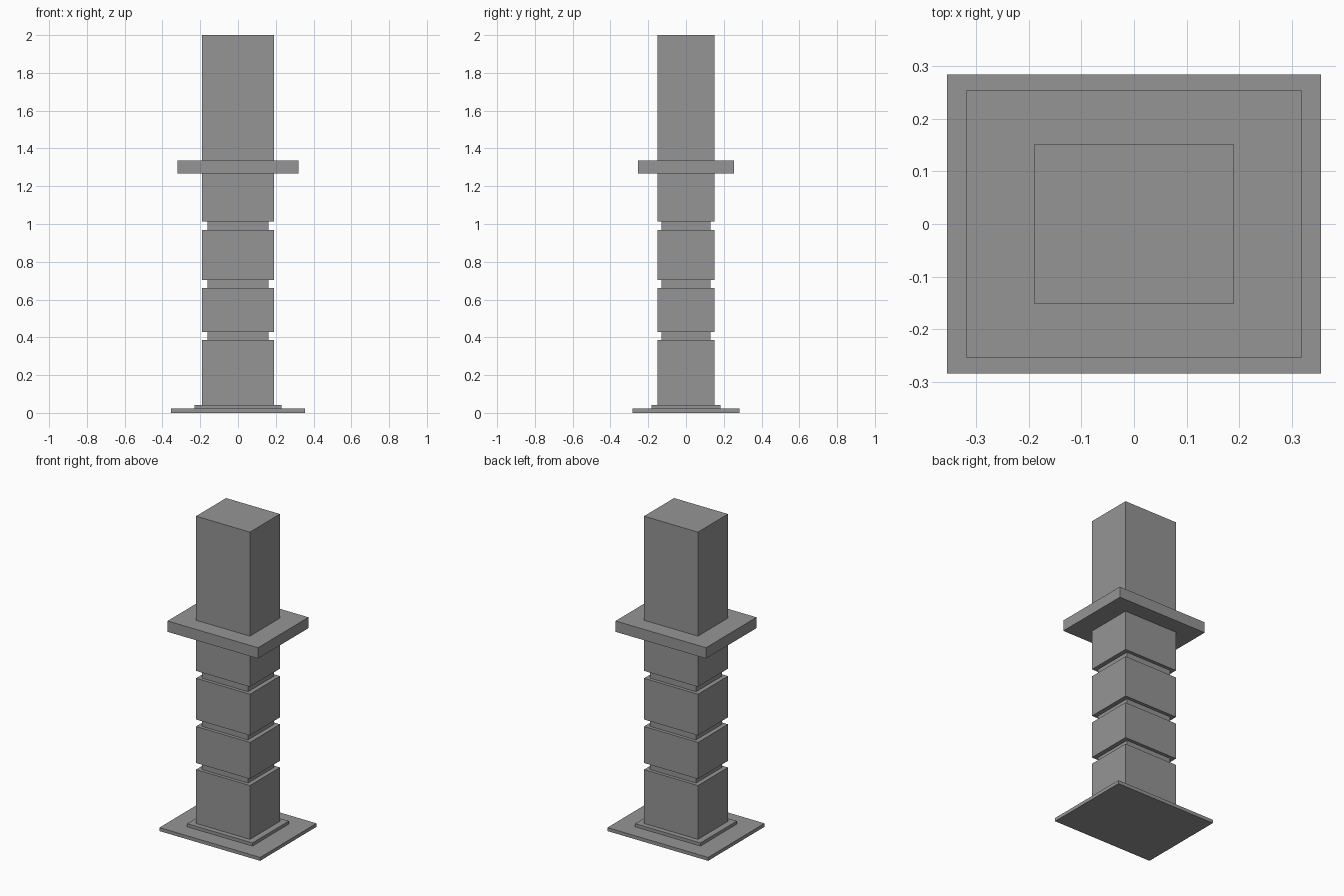
import bpy

cube = bpy.data.objects.get("Cube")
if cube:
    bpy.data.objects.remove(cube, do_unlink=True)

# Single stone colour
stone = bpy.data.materials.new("grey_stone")
stone.use_nodes = True
colour = (0.3, 0.3, 0.3, 1)
stone.diffuse_color = colour
stone.node_tree.nodes["Principled BSDF"].inputs["Base Color"].default_value = colour

# Half width and half depth of each kind of slab
BASE = (0.355, 0.284)
PLINTH = (0.23, 0.183)
SHAFT = (0.19, 0.151)
GROOVE = (0.162, 0.13)
COLLAR = (0.319, 0.254)


def add_slab(name, half_size, bottom, top):
    bpy.ops.mesh.primitive_cube_add(size=2, location=(0, 0, (bottom + top) / 2))
    slab = bpy.context.object
    slab.name = name
    slab.scale = (*half_size, (top - bottom) / 2)
    bpy.ops.object.transform_apply(location=False, rotation=False, scale=True)
    slab.data.materials.append(stone)


# Pillar stacked from the ground up: name, section, top height
stack = [
    ("base_plate", BASE, 0.022),
    ("plinth", PLINTH, 0.042),
    ("shaft_block_1", SHAFT, 0.385),
    ("groove_1", GROOVE, 0.427),
    ("shaft_block_2", SHAFT, 0.66),
    ("groove_2", GROOVE, 0.704),
    ("shaft_block_3", SHAFT, 0.967),
    ("groove_3", GROOVE, 1.014),
    ("shaft_block_4", SHAFT, 1.268),
    ("collar", COLLAR, 1.337),
    ("upper_shaft", SHAFT, 2.0),
]

bottom = 0
for name, section, top in stack:
    add_slab(name, section, bottom, top)
    bottom = top
